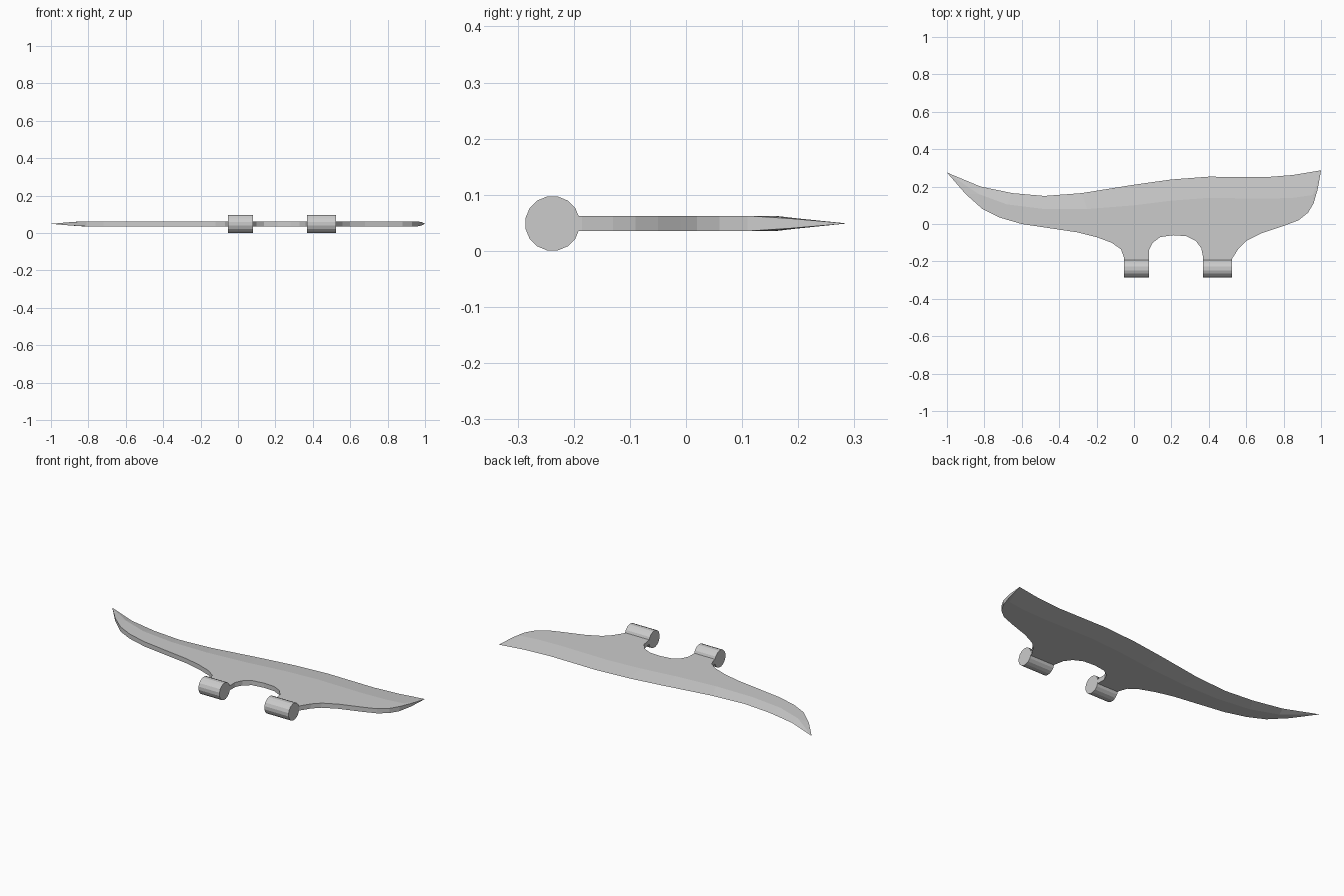
import bpy, bmesh, math
from mathutils import Matrix

cube = bpy.data.objects.get("Cube")
if cube:
    bpy.data.objects.remove(cube)

MID, HALF = 0.049, 0.0135   # mid height and half thickness of the blade

steel = bpy.data.materials.new("steel grey")
steel.use_nodes = True
GREY = (0.6, 0.6, 0.6, 1)
steel.diffuse_color = GREY
steel.node_tree.nodes["Principled BSDF"].inputs["Base Color"].default_value = GREY


def finish(bm, name):
    bmesh.ops.recalc_face_normals(bm, faces=bm.faces)
    mesh = bpy.data.meshes.new(name)
    bm.to_mesh(mesh)
    bm.free()
    mesh.materials.append(steel)
    obj = bpy.data.objects.new(name, mesh)
    bpy.context.collection.objects.link(obj)


# Blade outline: blunt front edge with two necks, bevel ridge, sharp back edge
front = [(-.81, .08), (-.72, .035), (-.6, 0), (-.4, -.03), (-.3, -.045), (-.2, -.07),
         (-.12, -.1), (-.07, -.135), (-.053, -.18), (-.053, -.21), (.08, -.21),
         (.08, -.14), (.1, -.1), (.14, -.07), (.21, -.06), (.28, -.065), (.33, -.09),
         (.36, -.13), (.37, -.18), (.37, -.21), (.515, -.21), (.525, -.185), (.56, -.13),
         (.6, -.09), (.68, -.05), (.8, -.01), (.88, .02), (.93, .06), (.96, .11)]
ridge = [(-.83, .16), (-.68, .105), (-.48, .08), (-.25, .08), (0, .1), (.2, .125),
         (.4, .14), (.7, .135), (.85, .14), (.955, .155)]
back = [(-1, .275), (-.82, .2), (-.65, .165), (-.48, .15), (-.28, .165), (0, .21),
        (.2, .238), (.4, .253), (.7, .25), (.85, .262), (1, .287)]
near_left, near_right = (-.9, .16), (.982, .185)

bm = bmesh.new()
edge = [bm.verts.new((x, y, MID)) for x, y in back]
rims = []
for side in (1, -1):
    def layer(points, scale=1):
        return [bm.verts.new((x, y, MID + side * HALF * scale)) for x, y in points]
    f, r = layer(front), layer(ridge)
    left, right = layer([near_left], .65)[0], layer([near_right], .65)[0]
    # flat of the blade and its two tapering tips
    bm.faces.new(f + r[::-1])
    for tri in ((edge[0], left, r[0]), (left, f[0], r[0]),
                (f[-1], right, r[-1]), (right, edge[-1], r[-1])):
        bm.faces.new(tri)
    # bevel running down to the sharp back edge
    bm.faces.new((edge[0], r[0], edge[1]))
    for i in range(len(r) - 1):
        bm.faces.new((r[i], r[i + 1], edge[i + 2], edge[i + 1]))
    rims.append([left] + f + [right])

# Wall joining the upper and lower flats
top, low = rims
for i in range(len(top) - 1):
    bm.faces.new((top[i], top[i + 1], low[i + 1], low[i]))
bm.faces.new((edge[0], top[0], low[0]))
bm.faces.new((edge[-1], top[-1], low[-1]))
bmesh.ops.triangulate(bm, faces=[f for f in bm.faces if len(f.verts) > 4])
finish(bm, "blade")

# Round grip barrels at the ends of the necks
for name, x0, x1 in (("right_grip", -.053, .081), ("left_grip", .37, .525)):
    bm = bmesh.new()
    place = (Matrix.Translation(((x0 + x1) / 2, -.238, MID))
             @ Matrix.Rotation(math.pi / 2, 4, 'Y')
             @ Matrix.Rotation(math.pi / 16, 4, 'Z'))
    bmesh.ops.create_cone(bm, cap_ends=True, segments=16, radius1=.049, radius2=.049,
                          depth=x1 - x0, matrix=place)
    finish(bm, name)
